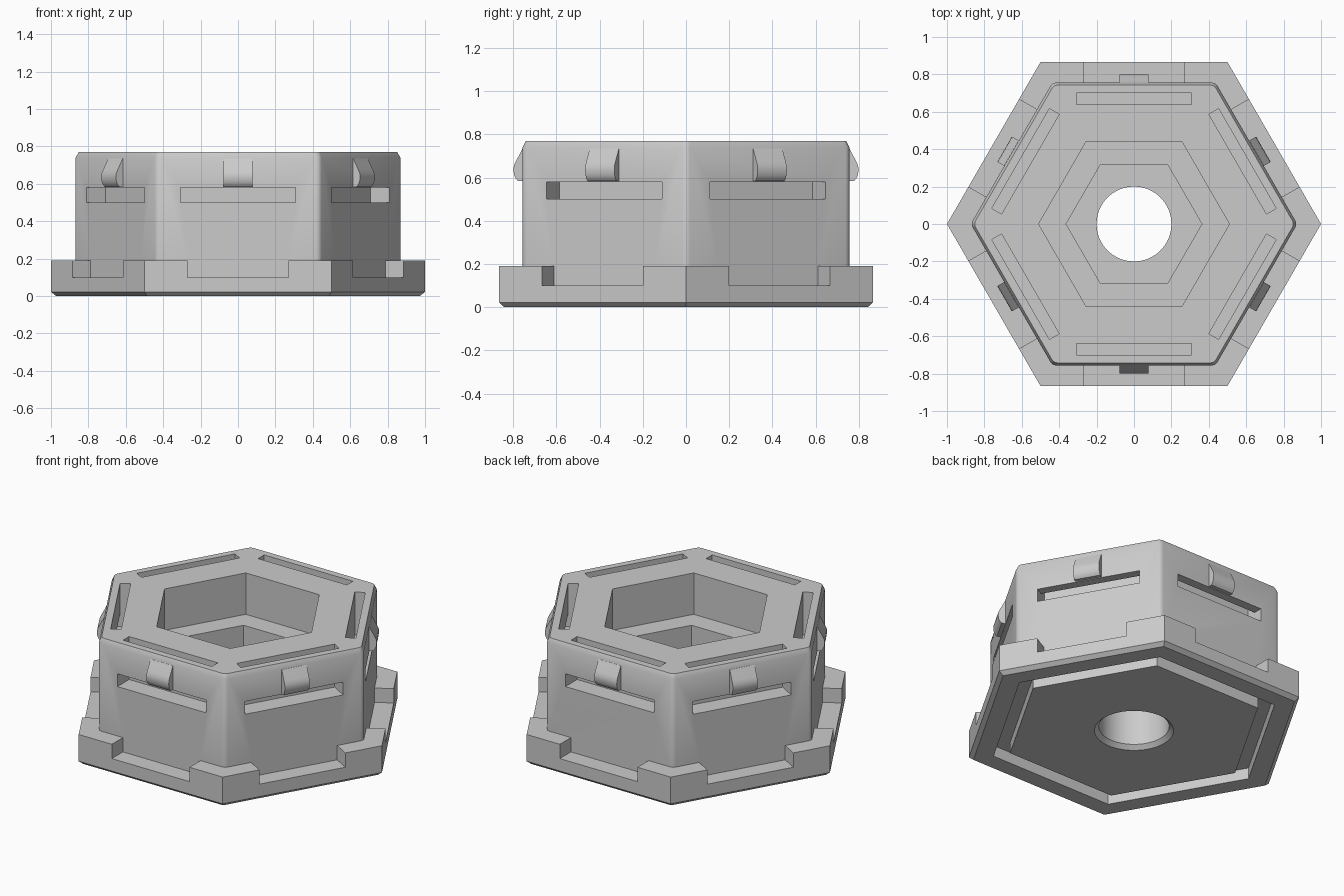
import bpy, bmesh, math
from mathutils import Matrix, Vector

if "Cube" in bpy.data.objects:
    bpy.data.objects.remove(bpy.data.objects["Cube"])

gray = bpy.data.materials.new("plain_gray")
gray.diffuse_color = (0.6, 0.6, 0.6, 1)
gray.use_nodes = True
gray.node_tree.nodes["Principled BSDF"].inputs["Base Color"].default_value = gray.diffuse_color
SQ = math.sqrt(3) / 2


def new_object(name, bm):
    bmesh.ops.recalc_face_normals(bm, faces=bm.faces)
    me = bpy.data.meshes.new(name)
    bm.to_mesh(me)
    bm.free()
    me.materials.append(gray)
    ob = bpy.data.objects.new(name, me)
    bpy.context.collection.objects.link(ob)
    return ob


def polygon(r, n=6):
    return [(r * math.cos(math.tau * i / n), r * math.sin(math.tau * i / n)) for i in range(n)]


def round_hex(r, fillet=0.035, steps=4):
    # hexagon with small rounded corners
    pts = []
    c = r - fillet / SQ
    for k in range(6):
        a = math.radians(60 * k)
        for i in range(steps + 1):
            b = a + math.radians(-30 + 60 * i / steps)
            pts.append((c * math.cos(a) + fillet * math.cos(b),
                        c * math.sin(a) + fillet * math.sin(b)))
    return pts


def loft(name, rings, closed=False):
    # rings: list of (outline, z); capped unless closed into a ring
    bm = bmesh.new()
    loops = [[bm.verts.new((x, y, z)) for x, y in pts] for pts, z in rings]
    n = len(loops[0])
    pairs = list(zip(loops, loops[1:]))
    if closed:
        pairs.append((loops[-1], loops[0]))
    else:
        bm.faces.new(loops[0])
        bm.faces.new(loops[-1])
    for a, b in pairs:
        for i in range(n):
            j = (i + 1) % n
            bm.faces.new((a[i], a[j], b[j], b[i]))
    return new_object(name, bm)


def side_extrusions(name, profile, half):
    # extrude an (outward, z) profile sideways on all six sides
    bm = bmesh.new()
    for k in range(6):
        rot = Matrix.Rotation(math.radians(30 + 60 * k), 3, 'Z')
        a, b = [[bm.verts.new(rot @ Vector((r, s, z))) for r, z in profile] for s in (-half, half)]
        bm.faces.new(a)
        bm.faces.new(b)
        for i in range(len(profile)):
            j = (i + 1) % len(profile)
            bm.faces.new((a[i], a[j], b[j], b[i]))
    return new_object(name, bm)


def combine(target, tool, op='DIFFERENCE'):
    mod = target.modifiers.new("combine", 'BOOLEAN')
    mod.operation = op
    mod.solver = 'EXACT'
    mod.object = tool
    bpy.context.view_layer.objects.active = target
    bpy.ops.object.modifier_apply(modifier=mod.name)
    bpy.data.objects.remove(tool, do_unlink=True)


# Wide hexagonal base with chamfered lower edge and a notch in each side
housing = loft("hex_housing", [(polygon(0.972), 0), (polygon(1), 0.022), (polygon(1), 0.19)])
combine(housing, side_extrusions("notches", [(0.74, 0.10), (0.9, 0.10), (0.9, 0.25), (0.74, 0.25)], 0.27))

# Tall body with rounded corners and a narrow top chamfer
body = loft("body", [(round_hex(0.873), 0.08), (round_hex(0.873), 0.74), (round_hex(0.857), 0.77)])
combine(housing, body, 'UNION')

# Stepped hexagonal pocket
combine(housing, loft("pocket", [(polygon(0.51), 0.51), (polygon(0.51), 0.9)]))
combine(housing, loft("inner_pocket", [(polygon(0.363), 0.25), (polygon(0.363), 0.6)]))

# Central round hole, countersunk underneath
combine(housing, loft("hole", [(polygon(0.245, 64), -0.02), (polygon(0.2, 64), 0.025),
                               (polygon(0.2, 64), 0.4)]))

# Hexagonal groove in the underside
combine(housing, loft("groove", [(polygon(0.75), -0.05), (polygon(0.85), -0.05),
                                 (polygon(0.85), 0.07), (polygon(0.75), 0.07)], closed=True))

# Slots running down from the top and out through each side
combine(housing, side_extrusions("slots", [(0.64, 0.50), (0.85, 0.50), (0.85, 0.58), (0.70, 0.58),
                                           (0.70, 0.85), (0.64, 0.85)], 0.308))

# Rounded catches above the side slots
catches = side_extrusions("side_catches", [
    (0.745, 0.735), (0.757, 0.735), (0.772, 0.705), (0.788, 0.675), (0.797, 0.655), (0.799, 0.635),
    (0.796, 0.612), (0.788, 0.595), (0.778, 0.584), (0.745, 0.584)], 0.078)

for ob in (housing, catches):
    bpy.ops.object.select_all(action='DESELECT')
    ob.select_set(True)
    bpy.context.view_layer.objects.active = ob
    bpy.ops.object.shade_smooth_by_angle(angle=math.radians(28))
